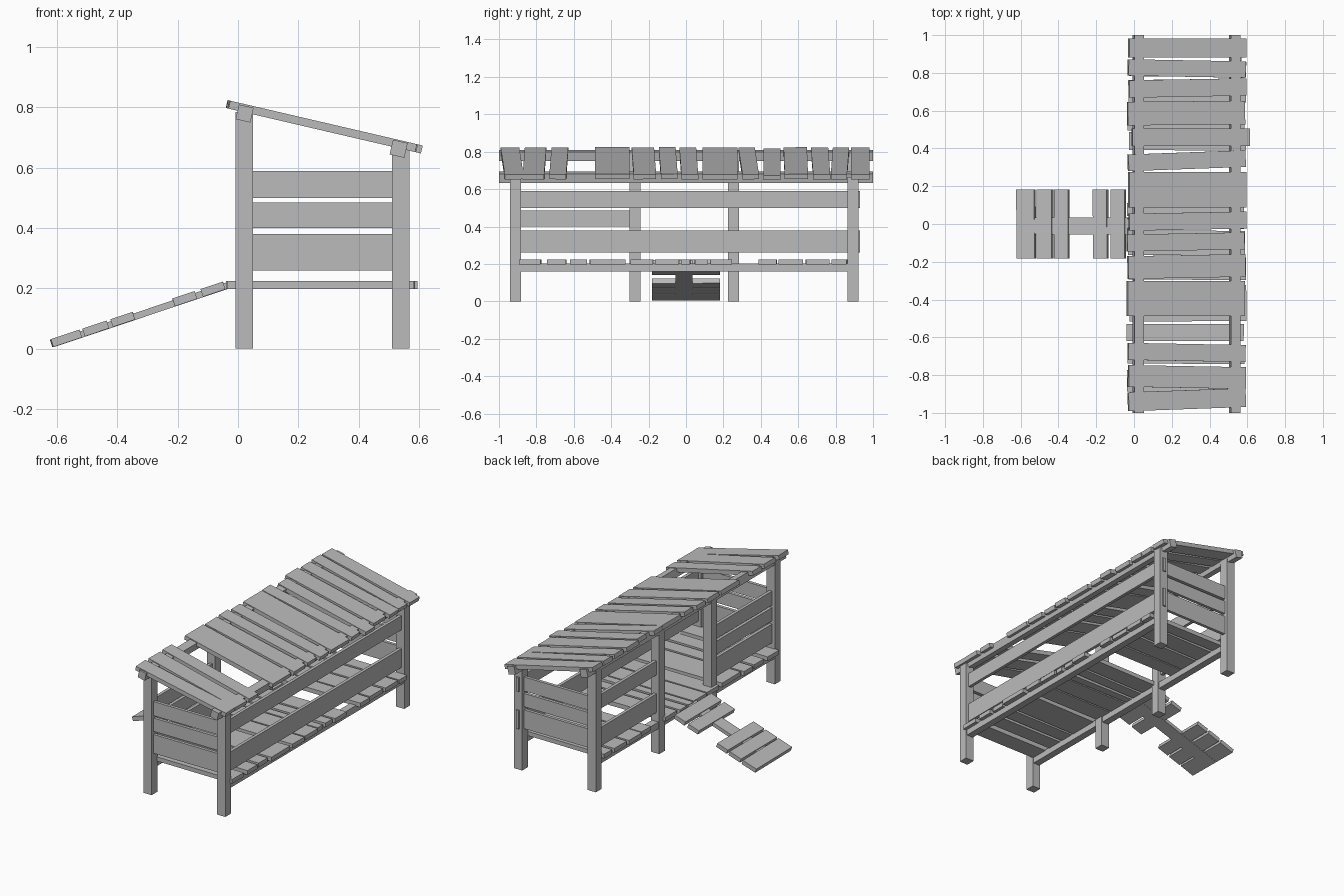
import bpy
import random
from math import atan2, cos, hypot, radians
from mathutils import Matrix, Vector

random.seed(4)

default_cube = bpy.data.objects.get("Cube")
if default_cube:
    bpy.data.objects.remove(default_cube, do_unlink=True)

wood = bpy.data.materials.new("grey_wood")
wood.use_nodes = True
GREY = (0.5, 0.5, 0.5, 1)
wood.diffuse_color = GREY
wood.node_tree.nodes["Principled BSDF"].inputs["Base Color"].default_value = GREY


def box(name, size, matrix):
    """Plank with the given size, placed by a matrix."""
    bpy.ops.mesh.primitive_cube_add(size=1)
    plank = bpy.context.object
    plank.name = name
    plank.data.transform(matrix @ Matrix.Diagonal((*size, 1)))
    plank.data.materials.append(wood)
    return plank


def span(name, x, y, z):
    """Upright plank given by its low and high limit on each axis."""
    limits = (x, y, z)
    size = [high - low for low, high in limits]
    centre = Vector([(low + high) / 2 for low, high in limits])
    return box(name, size, Matrix.Translation(centre))


def around(middle, width):
    return (middle - width / 2, middle + width / 2)


def tilted(x, y, z, slope, skew=0):
    """Placement tilted about y, then skewed within the tilted plane."""
    return (Matrix.Translation((x, y, z)) @ Matrix.Rotation(slope, 4, "Y")
            @ Matrix.Rotation(radians(skew), 4, "Z"))


POST = 0.058
BOARD = 0.02
HIGH_X, LOW_X = 0.02, 0.54
END_Y = (-0.912, 0.893)
INNER_Y = (-0.272, 0.254)
HEIGHTS = {"lower": (0.26, 0.38), "middle": (0.4, 0.485), "upper": (0.5, 0.59)}

# Posts: four on the open side, two on the low side
for y in END_Y + INNER_Y:
    span("high_post", around(HIGH_X, POST), around(y, POST), (0, 0.785))
for y in END_Y:
    span("low_post", around(LOW_X, POST), around(y, POST), (0, 0.665))

# End walls and side boards
for level, z in HEIGHTS.items():
    for y in END_Y:
        span(level + "_end_board", (HIGH_X, LOW_X), around(y, BOARD), z)
    span(level + "_bay_board", around(HIGH_X, BOARD), (END_Y[0], INNER_Y[0]), z)
    if level != "middle":
        span(level + "_bay_board", around(HIGH_X, BOARD), (INNER_Y[1], END_Y[1]), z)
        span(level + "_side_board", around(LOW_X, BOARD), (END_Y[0], 0.93), z)

# Floor rails and slats
for x in (HIGH_X, LOW_X):
    span("floor_rail", around(x, 0.045), END_Y, (0.16, 0.203))
floor_slats = [(-0.89, -0.775), (-0.74, -0.64), (-0.62, -0.53), (-0.515, -0.325),
               (-0.295, -0.175), (-0.165, -0.035), (-0.025, 0.025), (0.045, 0.115),
               (0.13, 0.245), (0.39, 0.485), (0.495, 0.625), (0.64, 0.765), (0.78, 0.86)]
for low, high in floor_slats:
    slat_matrix = tilted(0.278 + random.uniform(-0.008, 0.008), (low + high) / 2, 0.211,
                         0, random.uniform(-0.6, 0.6))
    box("floor_slat", (0.62, high - low, 0.027), slat_matrix)

# Sloping roof: two beams with uneven slats on top
ROOF = radians(13.1)
for x, z in ((0.022, 0.78), (0.533, 0.663)):
    box("roof_beam", (0.05, 2, 0.05), tilted(x, 0, z, ROOF))
roof_slats = [(-0.93, 0.1, 2), (-0.81, 0.115, -1), (-0.68, 0.09, -1), (-0.395, 0.185, 0),
              (-0.225, 0.12, 1), (-0.095, 0.09, 1), (0.015, 0.09, 1), (0.182, 0.187, 0),
              (0.335, 0.088, 2), (0.46, 0.092, 0), (0.587, 0.125, 0.5), (0.72, 0.092, 1),
              (0.823, 0.087, -1), (0.932, 0.1, 0)]
for y, width, skew in roof_slats:
    # One slat has slipped down the slope
    x = 0.3 if y == 0.46 else 0.278 + random.uniform(-0.006, 0.006)
    z = 0.738 - (x - 0.278) * 0.233
    box("roof_slat", (0.62 / cos(ROOF), width, 0.027), tilted(x, y, z, ROOF, skew))

# Ramp: central beam with cross slats, two of them missing
foot, head = Vector((-0.612, 0.016)), Vector((-0.03, 0.211))
run = head - foot
pitch = -atan2(run.y, run.x)
middle = (foot + head) / 2
box("ramp_beam", (hypot(*run), 0.09, 0.022), tilted(middle.x, -0.01, middle.y, pitch))
for x, width in ((-0.571, 0.1), (-0.472, 0.085), (-0.382, 0.078),
                 (-0.177, 0.078), (-0.083, 0.078)):
    z = foot.y + (x - foot.x) * run.y / run.x + 0.004
    box("ramp_slat", (width, 0.365, 0.027),
        tilted(x, 0, z, pitch, random.uniform(-0.8, 0.8)))
